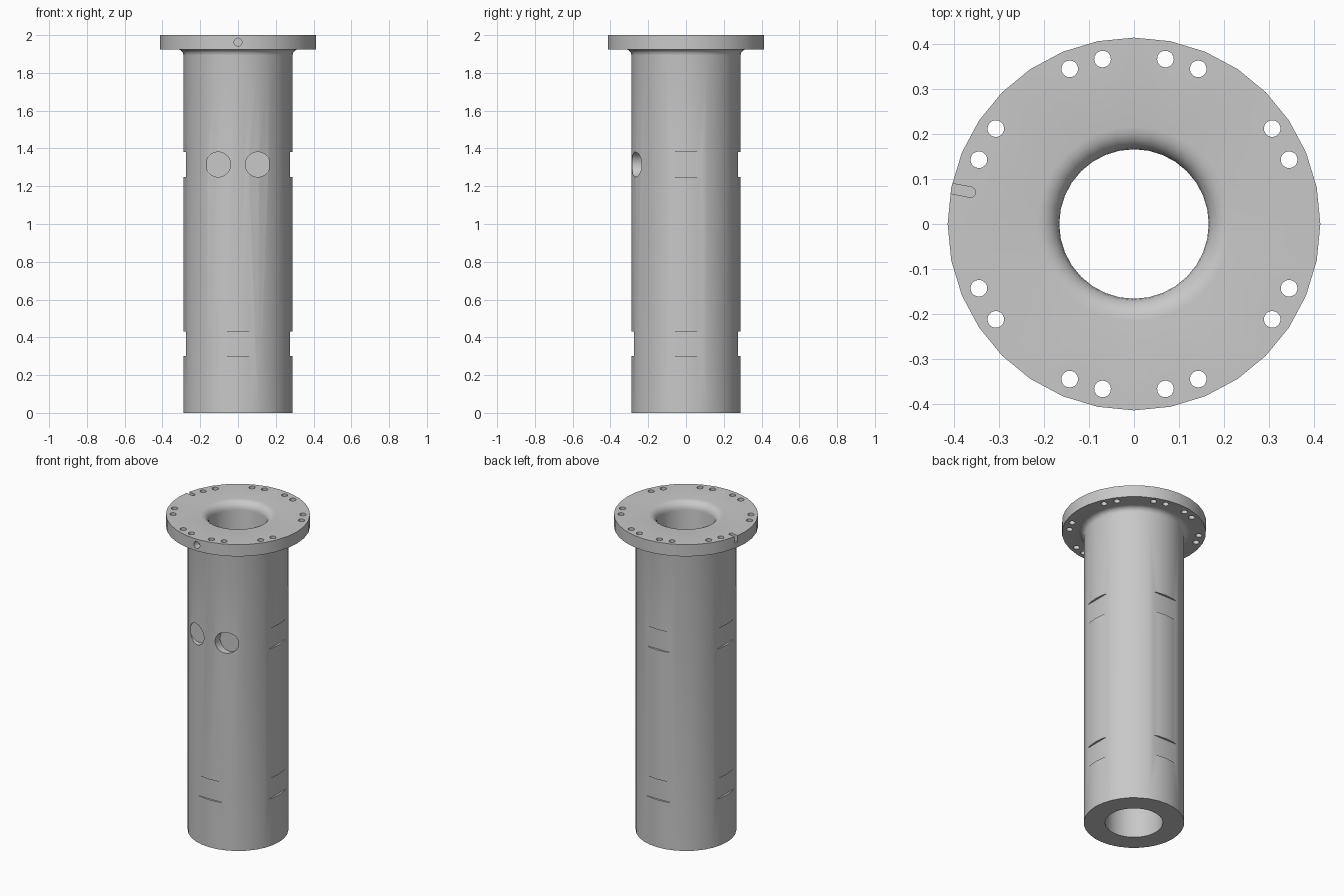
import bpy, bmesh, math
from mathutils import Matrix, Vector

if "Cube" in bpy.data.objects:
    bpy.data.objects.remove(bpy.data.objects["Cube"])

SIDES = 32
TUBE_R, BORE_R, FLANGE_R = 0.289, 0.166, 0.414
FLANGE_Z, TOP = 1.925, 2.0

steel = bpy.data.materials.new("plain_grey")
steel.use_nodes = True
grey = (0.58, 0.58, 0.58, 1)
steel.diffuse_color = grey
steel.node_tree.nodes["Principled BSDF"].inputs["Base Color"].default_value = grey


def add_object(name, bm):
    bmesh.ops.recalc_face_normals(bm, faces=bm.faces)
    mesh = bpy.data.meshes.new(name)
    bm.to_mesh(mesh)
    bm.free()
    mesh.materials.append(steel)
    obj = bpy.data.objects.new(name, mesh)
    bpy.context.collection.objects.link(obj)
    return obj


def arc(cx, cz, r, start, end, steps=5):
    angles = [math.radians(start + (end - start) * i / steps) for i in range(steps + 1)]
    return [(cx + r * math.cos(a), cz + r * math.sin(a)) for a in angles]


# Flanged sleeve: one closed section revolved around z
fillet, lip = 0.032, 0.05
section = [(BORE_R, 0), (TUBE_R, 0)]
section += arc(TUBE_R + fillet, FLANGE_Z - fillet, fillet, 180, 90)
section += [(FLANGE_R, FLANGE_Z), (FLANGE_R, TOP)]
section += arc(BORE_R + lip, TOP - lip, lip, 90, 180)
bm = bmesh.new()
ring = [bm.verts.new((r, 0, z)) for r, z in section]
edges = [bm.edges.new((ring[i - 1], ring[i])) for i in range(len(ring))]
bmesh.ops.spin(bm, geom=ring + edges, cent=(0, 0, 0), axis=(0, 0, 1),
               angle=math.tau, steps=SIDES, use_merge=True)
bmesh.ops.remove_doubles(bm, verts=bm.verts, dist=0.0001)
sleeve = add_object("flanged_sleeve", bm)

# Cutters for holes, flats and slot
bm = bmesh.new()


def cut_cylinder(location, direction, radius, depth, sides=20):
    turn = Vector(direction).to_track_quat("Z", "Y").to_matrix().to_4x4()
    return bmesh.ops.create_cone(bm, cap_ends=True, segments=sides, radius1=radius,
                                 radius2=radius, depth=depth,
                                 matrix=Matrix.Translation(location) @ turn)["verts"]


def cut_flat(angle, z):
    bmesh.ops.create_cube(bm, size=1, matrix=Matrix.Rotation(angle, 4, "Z")
                          @ Matrix.Translation((0.325, 0, z))
                          @ Matrix.Diagonal((0.1, 0.3, 0.13, 1)))


# Paired bolt holes, mirrored into all four quadrants
for degrees in (22.5, 34.6, 67.5, 79.2):
    a = math.radians(degrees)
    for sx in (-1, 1):
        for sy in (-1, 1):
            cut_cylinder((sx * 0.373 * math.cos(a), sy * 0.373 * math.sin(a), 1.96),
                         (0, 0, 1), 0.0185, 0.2)

# Shallow flats around the tube; the upper front has two blind holes instead
for quarter in range(4):
    cut_flat(quarter * math.pi / 2, 0.365)
    if quarter != 3:
        cut_flat(quarter * math.pi / 2, 1.315)
for side in (-1, 1):
    cut_cylinder((side * 0.105, -0.285, 1.315), (0, 1, 0), 0.066, 0.1, 32)

# Small blind hole in the front of the rim
cut_cylinder((0, -0.42, 1.963), (0, 1, 0), 0.021, 0.1)

# Round-ended slot in the top of the flange, open at the rim
slot = cut_cylinder((0, 0, 0), (0, 0, 1), 0.0115, 0.08)
for v in slot:
    if v.co.x > 0.001:
        v.co.x += 0.1
bmesh.ops.transform(bm, verts=slot, matrix=Matrix.Rotation(math.radians(169), 4, "Z")
                    @ Matrix.Translation((0.37, 0, TOP)))

cutter = add_object("cutters", bm)
cutter.hide_render = True
cut = sleeve.modifiers.new("cut", "BOOLEAN")
cut.operation, cut.solver, cut.object = "DIFFERENCE", "EXACT", cutter

bpy.ops.object.select_all(action="DESELECT")
bpy.context.view_layer.objects.active = sleeve
sleeve.select_set(True)
bpy.ops.object.modifier_apply(modifier="cut")
bpy.data.objects.remove(cutter)
bpy.ops.object.shade_smooth_by_angle(angle=math.radians(30))
